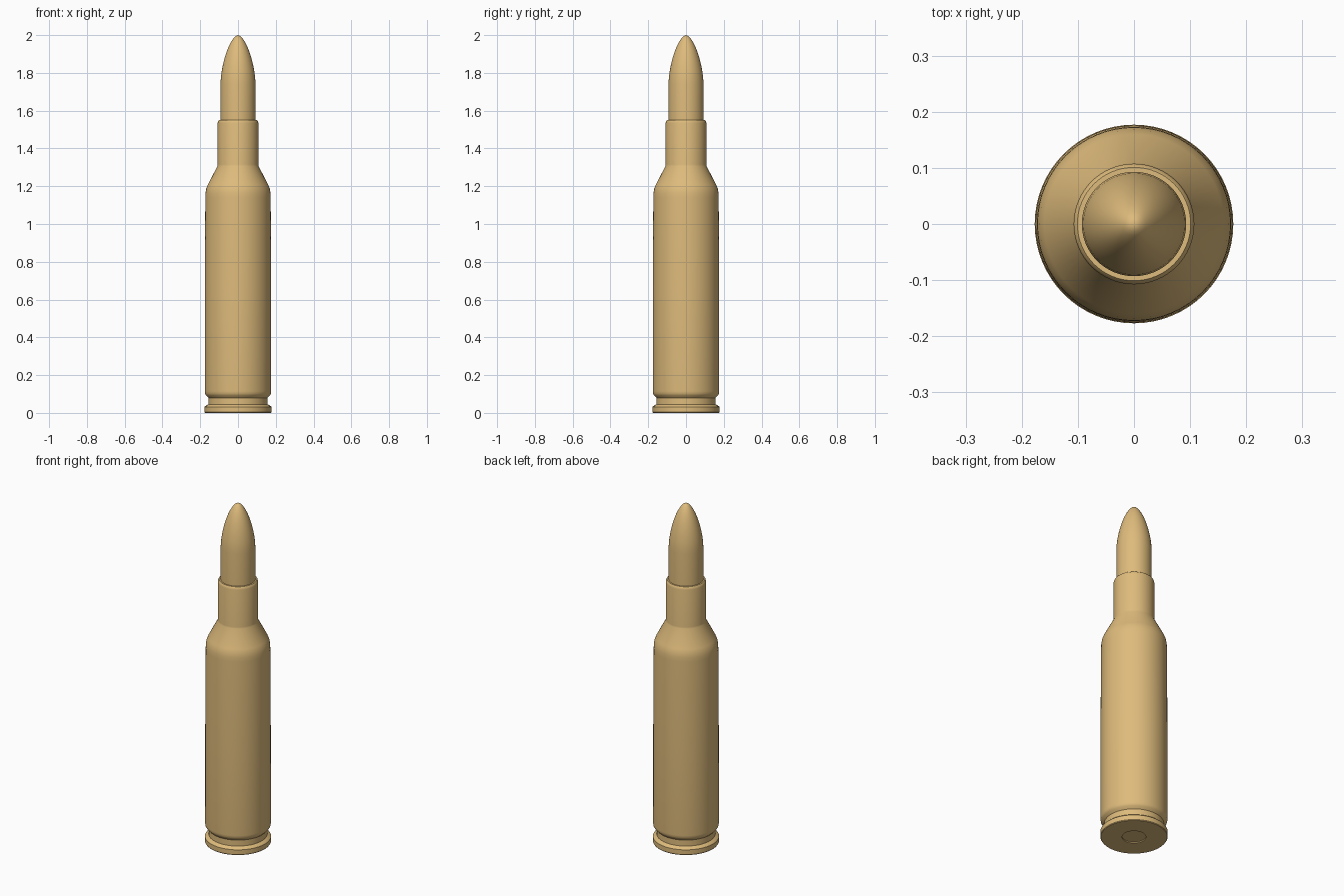
import bpy, bmesh, math

if "Cube" in bpy.data.objects:
    bpy.data.objects.remove(bpy.data.objects["Cube"])

brass = bpy.data.materials.new("brass")
brass.diffuse_color = (0.73, 0.497, 0.2, 1)
brass.use_nodes = True
brass.node_tree.nodes["Principled BSDF"].inputs["Base Color"].default_value = brass.diffuse_color
SIDES = 64


def lathe(name, profile):
    """Spin an (r, z) profile around z; points with r = 0 close the shape."""
    bm = bmesh.new()
    verts = [bm.verts.new((r, 0, z)) for r, z in profile]
    edges = [bm.edges.new(p) for p in zip(verts, verts[1:])]
    bmesh.ops.spin(bm, geom=verts + edges, cent=(0, 0, 0), axis=(0, 0, 1),
                   angle=2 * math.pi, steps=SIDES, use_merge=True)
    bmesh.ops.remove_doubles(bm, verts=bm.verts, dist=1e-5)
    bmesh.ops.recalc_face_normals(bm, faces=bm.faces)
    me = bpy.data.meshes.new(name)
    bm.to_mesh(me)
    bm.free()
    me.materials.append(brass)
    ob = bpy.data.objects.new(name, me)
    bpy.context.collection.objects.link(ob)
    bpy.ops.object.select_all(action='DESELECT')
    ob.select_set(True)
    bpy.context.view_layer.objects.active = ob
    bpy.ops.object.shade_smooth_by_angle(angle=math.radians(30))
    return ob


# Case: recessed base, rim, groove, body, shoulder and neck
lathe("case", [
    (0, 0.006), (0.063, 0.006), (0.063, 0),
    (0.174, 0), (0.177, 0.004), (0.177, 0.032), (0.174, 0.036),
    (0.157, 0.045), (0.157, 0.08),
    (0.170, 0.093), (0.175, 0.102), (0.176, 0.115),
    (0.1755, 0.66), (0.173, 1.14), (0.172, 1.165), (0.168, 1.188), (0.160, 1.208),
    (0.109, 1.306), (0.1075, 1.315),
    (0.1075, 1.535), (0.105, 1.545), (0.101, 1.55),
    (0.093, 1.55), (0, 1.55)])

# Tip: straight shank and curved rounded nose
nose = []
for i in range(25):
    t = 1 - (i / 24) ** 0.6 if i < 24 else 0
    r = 0.093 * (1 - (1 - t) ** 1.6) ** 0.6
    nose.append((r, 2 - 0.26 * t))
lathe("tip", [(0, 1.5), (0.093, 1.5)] + nose)
